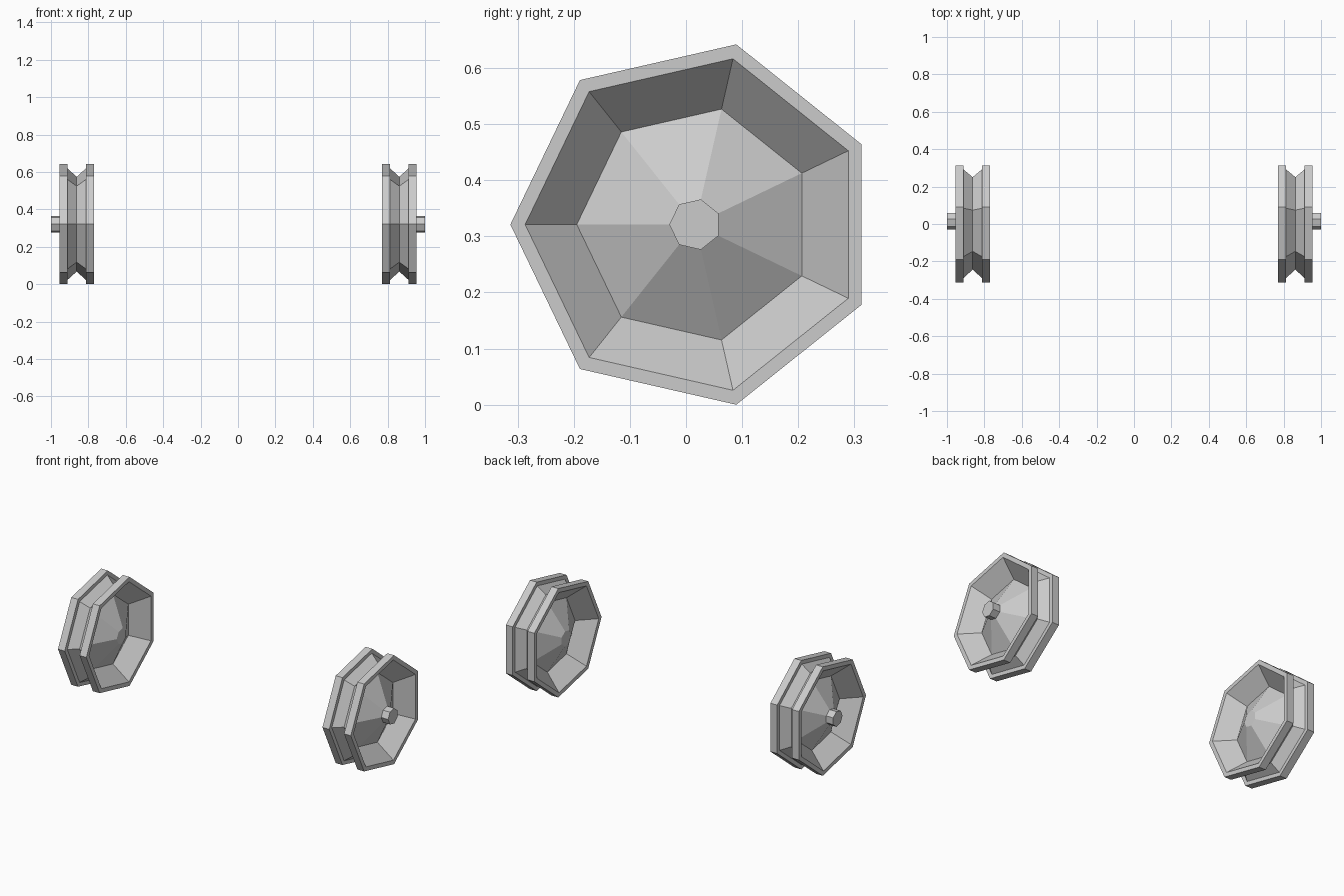
import bpy, bmesh, math

if "Cube" in bpy.data.objects:
    bpy.data.objects.remove(bpy.data.objects["Cube"])

SIDES = 7
R = 0.3293           # flange corner radius
CY, CZ = 0.0163, R * math.sin(math.radians(540 / 7))

# Wheel cross-section (x, radius), from inner hub face over the grooved rim to the axle tip
PROFILE = [
    (0.770, 0.046),  # inner hub face
    (0.860, 0.211),  # inner dish
    (0.770, 0.303),
    (0.770, R),      # inner flange
    (0.814, R),
    (0.814, 0.305),
    (0.8625, 0.260), # groove bottom
    (0.911, 0.305),
    (0.911, R),      # outer flange
    (0.955, R),
    (0.955, 0.303),
    (0.865, 0.211),  # outer dish
    (0.955, 0.046),
    (1.000, 0.046),  # axle stub tip
]


def lathe_wheel(name, side):
    bm = bmesh.new()
    rings = []
    for x, r in PROFILE:
        ring = []
        for i in range(SIDES):
            a = math.pi + math.tau * i / SIDES
            ring.append(bm.verts.new((side * x, CY + r * math.cos(a), CZ + r * math.sin(a))))
        rings.append(ring)
    for a, b in zip(rings, rings[1:]):
        for i in range(SIDES):
            j = (i + 1) % SIDES
            bm.faces.new((a[i], a[j], b[j], b[i]))
    # Hub caps
    bm.faces.new(rings[0])
    bm.faces.new(rings[-1])
    bmesh.ops.recalc_face_normals(bm, faces=bm.faces)
    mesh = bpy.data.meshes.new(name)
    bm.to_mesh(mesh)
    bm.free()
    bpy.context.collection.objects.link(bpy.data.objects.new(name, mesh))


# Matching pair of wheels
lathe_wheel("wheel_right", 1)
lathe_wheel("wheel_left", -1)
